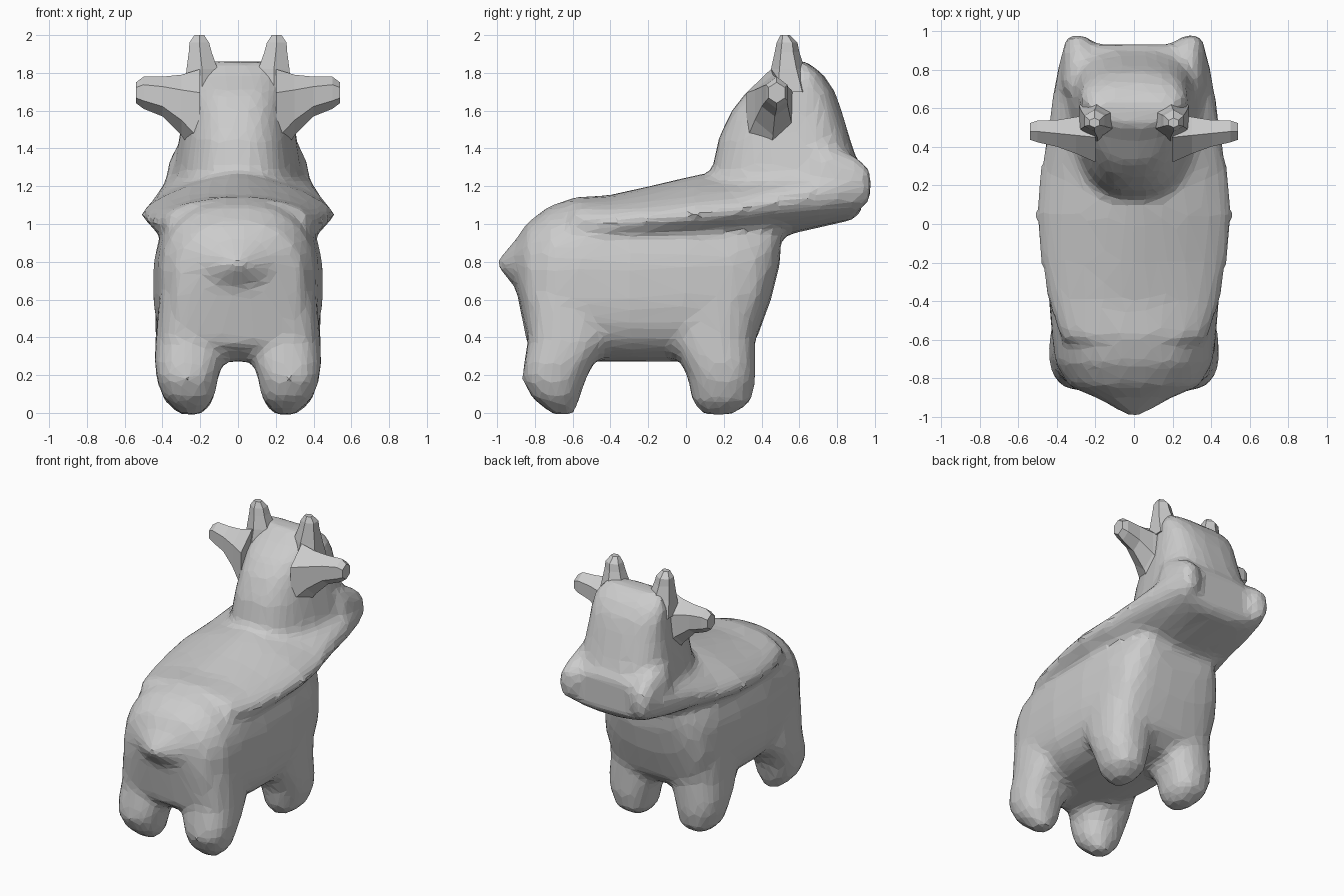
import bpy, bmesh, math


def loft(bm, axis, rows, sides=24, mirror=1, top_n=None, taper=0.0):
    """Skin super-ellipse rings: (position, low, high, side centre, half width, exponent)."""
    rings = []
    for p, lo, hi, sc, hw, n in rows:
        ring = []
        for i in range(sides):
            a = 2 * math.pi * (i + 0.5) / sides
            c, s = math.cos(a), math.sin(a)
            e = 2 / (min(n, top_n) if top_n and s > 0 else n)
            t = math.copysign(abs(s) ** e, s)
            u = sc + hw * (1 + taper * t) * math.copysign(abs(c) ** e, c)
            v = (lo + hi) / 2 + (hi - lo) / 2 * t
            co = {'y': (u, p, v), 'z': (u, v, p), 'x': (p, u, v)}[axis]
            ring.append(bm.verts.new((co[0] * mirror, co[1], co[2])))
        rings.append(ring)
    for r0, r1 in zip(rings, rings[1:]):
        for i in range(sides):
            j = (i + 1) % sides
            bm.faces.new((r0[i], r0[j], r1[j], r1[i]))
    bm.faces.new(rings[0])
    bm.faces.new(rings[-1])


def finish(bm, name):
    bmesh.ops.recalc_face_normals(bm, faces=bm.faces[:])
    me = bpy.data.meshes.new(name)
    bm.to_mesh(me)
    bm.free()
    ob = bpy.data.objects.new(name, me)
    bpy.context.collection.objects.link(ob)
    return ob


bm = bmesh.new()
# torso with the pointed tail stub at the rump
loft(bm, 'y', [
    (-1.0, .77, .81, 0, .02, 2), (-.90, .66, .92, 0, .20, 2),
    (-.84, .36, 1.01, 0, .34, 2.6), (-.72, .27, 1.10, 0, .41, 3),
    (-.55, .27, 1.15, 0, .43, 3), (-.30, .27, 1.14, 0, .45, 3.2),
    (0, .27, 1.14, 0, .45, 3.2), (.25, .28, 1.14, 0, .43, 3),
    (.37, .38, 1.10, 0, .40, 3), (.45, .60, 1.08, 0, .34, 2.6),
    (.50, .80, 1.05, 0, .26, 2.4)], top_n=2.5)
# shoulder ridge running forward into the jaw and muzzle
loft(bm, 'y', [
    (-.60, .88, 1.14, 0, .38, 2.2), (-.40, .86, 1.155, 0, .45, 1.9),
    (-.20, .85, 1.20, 0, .49, 1.6), (.05, .84, 1.26, 0, .52, 1.45),
    (.25, .86, 1.28, 0, .50, 1.45), (.45, .92, 1.30, 0, .46, 1.7),
    (.70, .98, 1.32, 0, .42, 2.2), (.88, 1.02, 1.35, 0, .38, 2.6),
    (.93, 1.06, 1.32, 0, .35, 2.8)])
# muzzle corners
for m in (1, -1):
    loft(bm, 'y', [(.70, 1.06, 1.44, .27, .11, 2.2), (.90, 1.06, 1.36, .28, .09, 2.2),
                   (.98, 1.12, 1.29, .30, .055, 2.2)], 12, m)
# head, stacked from neck to crown, narrow nape and broad face
loft(bm, 'z', [
    (1.05, .12, .88, 0, .34, 2.6), (1.20, .12, .92, 0, .34, 2.8),
    (1.30, .14, .92, 0, .32, 2.8), (1.45, .17, .87, 0, .295, 2.8),
    (1.60, .24, .825, 0, .275, 2.8), (1.70, .32, .79, 0, .27, 2.8),
    (1.79, .44, .73, 0, .255, 2.8), (1.86, .51, .64, 0, .21, 2.8)],
    taper=.22)
# four stubby legs
for m in (1, -1):
    loft(bm, 'z', [
        (-.01, .09, .25, .25, .06, 2), (.06, .03, .35, .26, .13, 2.3),
        (.18, .01, .37, .27, .165, 2.4), (.27, -.03, .37, .26, .185, 2.5),
        (.38, -.10, .37, .25, .19, 2.5), (.60, -.10, .38, .25, .19, 2.5)], 14, m)
    loft(bm, 'z', [
        (-.01, -.71, -.59, .25, .06, 2), (.08, -.82, -.56, .26, .14, 2.3),
        (.18, -.87, -.53, .27, .165, 2.4), (.27, -.86, -.48, .26, .185, 2.5),
        (.38, -.84, -.40, .25, .19, 2.5), (.60, -.85, -.40, .24, .18, 2.5)], 14, m)
body = finish(bm, "animal_body")

# fuse into one faceted skin
r = body.modifiers.new("fuse", 'REMESH')
r.mode = 'VOXEL'
r.voxel_size = 0.03
s = body.modifiers.new("soften", 'SMOOTH')
s.factor = 0.5
s.iterations = 8
d = body.modifiers.new("facets", 'DECIMATE')
d.ratio = 0.14

for m, side in ((1, "right"), (-1, "left")):
    # horn
    bm = bmesh.new()
    loft(bm, 'z', [(1.70, .42, .68, .19, .11, 2), (1.82, .45, .63, .19, .095, 2),
                   (1.91, .47, .60, .20, .07, 2), (1.96, .48, .59, .205, .06, 2),
                   (2.00, .50, .55, .205, .03, 2)], 6, m)
    finish(bm, side + "_horn")
    # ear with a broad root
    bm = bmesh.new()
    loft(bm, 'x', [(.20, 1.32, 1.82, .45, .15, 2), (.30, 1.47, 1.79, .46, .11, 2),
                   (.40, 1.57, 1.78, .47, .08, 2), (.50, 1.61, 1.78, .48, .065, 2),
                   (.54, 1.64, 1.75, .48, .05, 2)], 6, m)
    finish(bm, side + "_ear")
